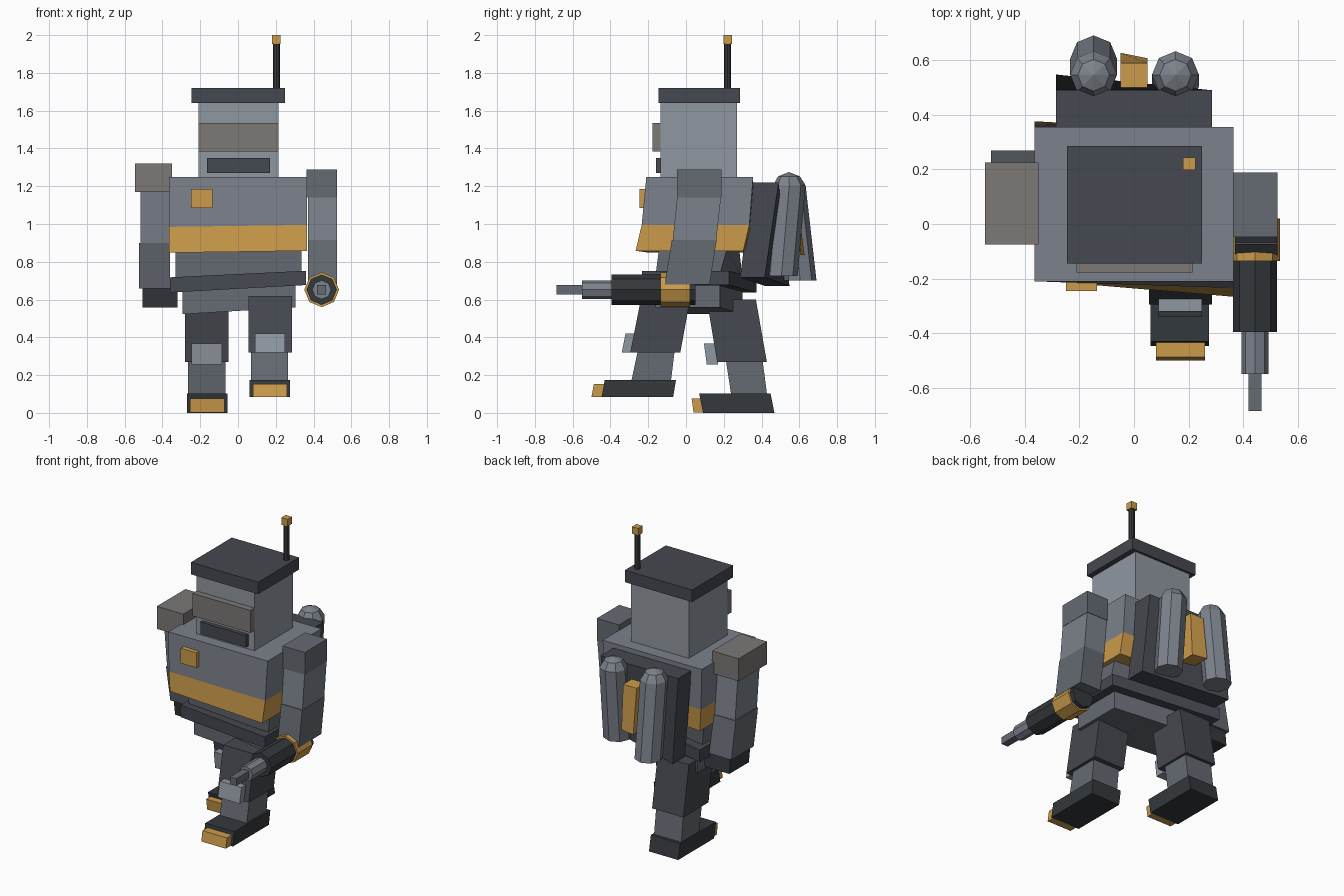
import bpy, bmesh, math

COLORS = {
    "plate": (0.20, 0.22, 0.26, 1), "pale": (0.28, 0.31, 0.35, 1),
    "mid": (0.13, 0.145, 0.17, 1), "dark": (0.06, 0.065, 0.08, 1),
    "black": (0.035, 0.04, 0.045, 1), "yellow": (0.60, 0.33, 0.07, 1),
    "visor": (0.20, 0.19, 0.18, 1),
}
MATS = {}
for key, col in COLORS.items():
    MATS[key] = bpy.data.materials.new(key)
    MATS[key].diffuse_color = col


def loft(name, mat, rings):
    """Skin a stack of equal-length point rings and cap both ends."""
    bm = bmesh.new()
    vr = [[bm.verts.new(p) for p in ring] for ring in rings]
    n = len(vr[0])
    for a, b in zip(vr, vr[1:]):
        for i in range(n):
            j = (i + 1) % n
            bm.faces.new((a[i], a[j], b[j], b[i]))
    bm.faces.new(vr[0])
    bm.faces.new(vr[-1])
    bmesh.ops.remove_doubles(bm, verts=bm.verts, dist=1e-5)
    bmesh.ops.recalc_face_normals(bm, faces=bm.faces)
    me = bpy.data.meshes.new(name)
    bm.to_mesh(me)
    bm.free()
    me.materials.append(MATS[mat])
    ob = bpy.data.objects.new(name, me)
    bpy.context.collection.objects.link(ob)
    return ob


def section(z, x0, x1, y0, y1, twist=0, roll=0):
    """Rectangular cross-section, skewed in y and z along x."""
    return [(x, y - twist * x, z + roll * x)
            for x, y in ((x0, y0), (x1, y0), (x1, y1), (x0, y1))]


def block(name, mat, *secs):
    return loft(name, mat, [section(*s) for s in secs])


def box(name, mat, x0, x1, y0, y1, z0, z1):
    return block(name, mat, (z0, x0, x1, y0, y1), (z1, x0, x1, y0, y1))


def tube(name, mat, rings, n=8, along_y=False, phase=0):
    """rings: (x, y, z, radius)."""
    pts = []
    for x, y, z, r in rings:
        ring = []
        for i in range(n):
            a = 2 * math.pi * i / n + phase
            c, s = r * math.cos(a), r * math.sin(a)
            ring.append((x + c, y, z + s) if along_y else (x + c, y + s, z))
        pts.append(ring)
    return loft(name, mat, pts)


# Head
box("head", "pale", -0.21, 0.215, -0.135, 0.27, 1.25, 1.64)
box("head_cap", "dark", -0.245, 0.25, -0.145, 0.285, 1.64, 1.72)
box("visor", "visor", -0.21, 0.215, -0.178, -0.13, 1.385, 1.535)
box("mouth_slot", "dark", -0.165, 0.17, -0.16, -0.13, 1.27, 1.35)
tube("antenna", "black", [(0.203, 0.22, 1.71, 0.019), (0.203, 0.22, 1.96, 0.019)])
box("antenna_tip", "yellow", 0.18, 0.226, 0.198, 0.244, 1.953, 2.0)

# Torso, twisting progressively towards the hips
block("chest", "plate", (1.25, -0.365, 0.365, -0.21, 0.355),
      (0.99, -0.365, 0.365, -0.22, 0.35, 0.04, 0.014))
block("chest_band", "yellow", (0.99, -0.365, 0.365, -0.22, 0.35, 0.04, 0.014),
      (0.853, -0.365, 0.365, -0.23, 0.34, 0.1, 0.014))
block("waist", "mid", (0.86, -0.33, 0.335, -0.11, 0.25, 0.1, 0.014),
      (0.72, -0.33, 0.335, -0.10, 0.24, 0.18, 0.045))
block("belt", "dark", (0.735, -0.36, 0.36, -0.16, 0.30, 0.2, 0.048),
      (0.657, -0.36, 0.36, -0.16, 0.30, 0.2, 0.055))
block("pelvis", "mid", (0.66, -0.295, 0.305, -0.10, 0.24, 0.2, 0.055),
      (0.54, -0.295, 0.305, -0.10, 0.24, 0.2, 0.06))
box("chest_badge", "yellow", -0.25, -0.135, -0.245, -0.20, 1.085, 1.185)

# Backpack with two tanks
block("backpack", "dark", (1.22, -0.285, 0.285, 0.35, 0.49),
      (0.695, -0.285, 0.285, 0.352, 0.482, 0.23, 0.08))
for side, x, yb, zb in (("left", -0.148, 0.605, 0.70), ("right", 0.152, 0.505, 0.725)):
    tube(side + "_tank", "plate", [
        (x, yb, zb, 0.086), (x, 0.547, 1.205, 0.086),
        (x, 0.545, 1.252, 0.058), (x, 0.545, 1.275, 0)])
block("tank_divider", "yellow", (1.13, -0.05, 0.05, 0.48, 0.59),
      (0.835, -0.05, 0.05, 0.45, 0.617, 0.2))

# Left arm, swung back
box("left_shoulder_pad", "visor", -0.545, -0.35, -0.075, 0.225, 1.17, 1.32)
block("left_upper_arm", "plate", (1.18, -0.515, -0.36, -0.04, 0.19),
      (0.90, -0.515, -0.36, -0.01, 0.22))
block("left_forearm", "mid", (0.90, -0.523, -0.36, -0.01, 0.225),
      (0.658, -0.523, -0.36, 0.035, 0.27))
block("left_hand", "black", (0.66, -0.505, -0.32, 0.045, 0.255),
      (0.558, -0.505, -0.32, 0.06, 0.265))

# Right arm with gun
box("right_shoulder", "mid", 0.362, 0.525, -0.047, 0.188, 1.14, 1.288)
block("right_upper_arm", "plate", (1.14, 0.37, 0.523, -0.047, 0.185),
      (0.915, 0.37, 0.523, -0.07, 0.16))
block("right_forearm", "mid", (0.915, 0.37, 0.525, -0.075, 0.162),
      (0.68, 0.37, 0.525, -0.113, 0.125))
GX, GZ = 0.443, 0.652
for name, mat, y0, y1, r, n, ph in (
        ("gun_body", "black", -0.395, 0.05, 0.08, 8, 0),
        ("gun_ring", "yellow", -0.135, 0.02, 0.092, 8, 0),
        ("gun_barrel", "plate", -0.55, -0.38, 0.05, 8, 0),
        ("gun_muzzle", "mid", -0.685, -0.54, 0.034, 4, math.pi / 4)):
    tube(name, mat, [(GX, y0, GZ, r), (GX, y1, GZ, r)], n, True, ph)

# Right leg, stepping forward
block("right_thigh", "dark", (0.62, 0.055, 0.285, -0.235, 0.025),
      (0.32, 0.055, 0.285, -0.295, -0.03))
block("right_knee_pad", "pale", (0.42, 0.09, 0.25, -0.32, -0.26),
      (0.32, 0.09, 0.25, -0.34, -0.28))
block("right_shin", "mid", (0.33, 0.068, 0.265, -0.255, -0.06),
      (0.165, 0.068, 0.265, -0.29, -0.08))
block("right_foot", "black", (0.175, 0.06, 0.275, -0.43, -0.053),
      (0.083, 0.06, 0.275, -0.447, -0.068))
block("right_toe", "yellow", (0.152, 0.08, 0.26, -0.488, -0.43),
      (0.085, 0.08, 0.26, -0.5, -0.44))

# Left leg, trailing
block("left_thigh", "dark", (0.60, -0.28, -0.05, 0.11, 0.37),
      (0.27, -0.28, -0.05, 0.165, 0.428))
block("left_knee_pad", "pale", (0.368, -0.245, -0.085, 0.095, 0.16),
      (0.255, -0.245, -0.085, 0.11, 0.17))
block("left_shin", "mid", (0.32, -0.265, -0.065, 0.205, 0.40),
      (0.09, -0.265, -0.065, 0.24, 0.43))
block("left_foot", "black", (0.102, -0.27, -0.055, 0.07, 0.448),
      (0.0, -0.27, -0.055, 0.09, 0.468))
block("left_toe", "yellow", (0.075, -0.255, -0.072, 0.03, 0.08),
      (0.002, -0.255, -0.072, 0.04, 0.095))
